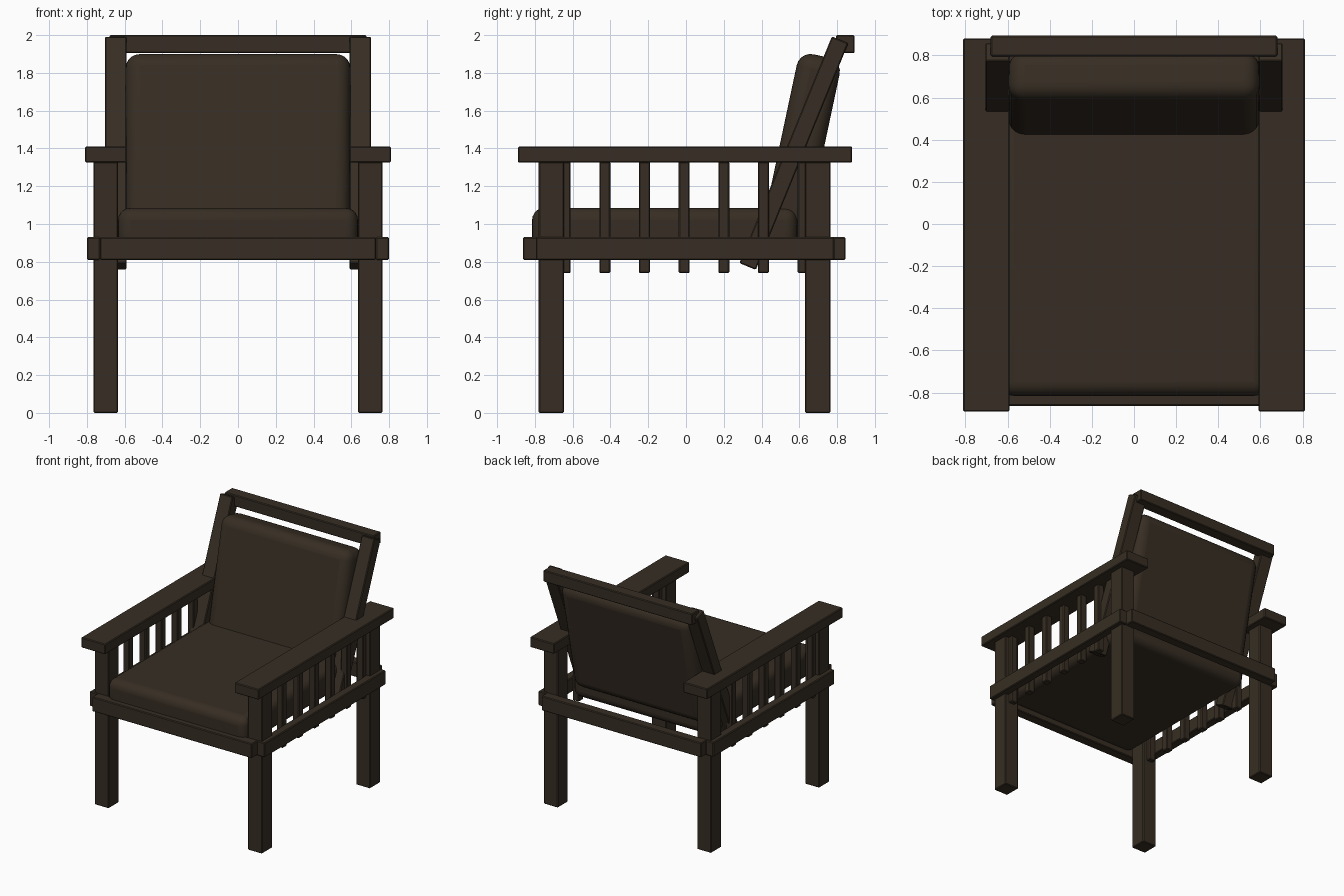
import bpy
import math
from mathutils import Matrix, Vector

cube = bpy.data.objects.get("Cube")
if cube:
    bpy.data.objects.remove(cube, do_unlink=True)

# Single dark brown finish
brown = bpy.data.materials.new("dark_brown")
brown.use_nodes = True
colour = (0.038, 0.027, 0.017, 1)
brown.diffuse_color = colour
shader = next(n for n in brown.node_tree.nodes if n.type == 'BSDF_PRINCIPLED')
shader.inputs["Base Color"].default_value = colour
shader.inputs["Roughness"].default_value = 0.8


def block(name, low, high, tilt=0, bevel=0.006, segments=1):
    """Bevelled box between two corners, leaned back about its centre."""
    low, high = Vector(low), Vector(high)
    bpy.ops.mesh.primitive_cube_add(size=1, location=(low + high) / 2)
    ob = bpy.context.object
    ob.name = ob.data.name = name
    ob.data.transform(Matrix.Diagonal((*(high - low), 1)))
    ob.rotation_euler.x = -math.radians(tilt)
    ob.data.materials.append(brown)
    mod = ob.modifiers.new("rounded_edges", 'BEVEL')
    mod.width = bevel
    mod.segments = segments
    if segments > 1:
        bpy.ops.object.shade_smooth_by_angle(angle=math.radians(40))
    return ob


def pair(name, low, high, tilt=0):
    """The same block on the left (+x) and the right (-x)."""
    block("left_" + name, low, high, tilt)
    block("right_" + name, (-high[0], low[1], low[2]),
          (-low[0], high[1], high[2]), tilt)


# Legs and arms
pair("front_leg", (0.635, -0.78, 0), (0.765, -0.645, 1.33))
pair("back_leg", (0.635, 0.63, 0), (0.765, 0.765, 1.33))
pair("arm", (0.59, -0.89, 1.325), (0.81, 0.88, 1.41))

# Seat frame with notched corners
pair("side_rail", (0.73, -0.795, 0.81), (0.80, 0.785, 0.93))
block("front_rail", (-0.73, -0.863, 0.81), (0.73, -0.78, 0.93))
block("back_rail", (-0.73, 0.765, 0.81), (0.73, 0.845, 0.93))

# Side slats
for i in range(-3, 4):
    y = 0.21 * i - 0.01
    pair(f"slat_{i + 4}", (0.672, y - 0.029, 0.74), (0.73, y + 0.029, 1.33))

# Leaning back posts and top rail
pair("back_post", (0.59, 0.524, 0.727), (0.705, 0.618, 2.023), tilt=22.2)
block("top_rail", (-0.68, 0.795, 1.905), (0.68, 0.893, 2.0))

# Cushions
block("seat_cushion", (-0.635, -0.815, 0.85), (0.635, 0.59, 1.085),
      bevel=0.065, segments=5)
block("back_cushion", (-0.595, 0.502, 0.965), (0.595, 0.734, 1.9),
      tilt=12, bevel=0.075, segments=5)
